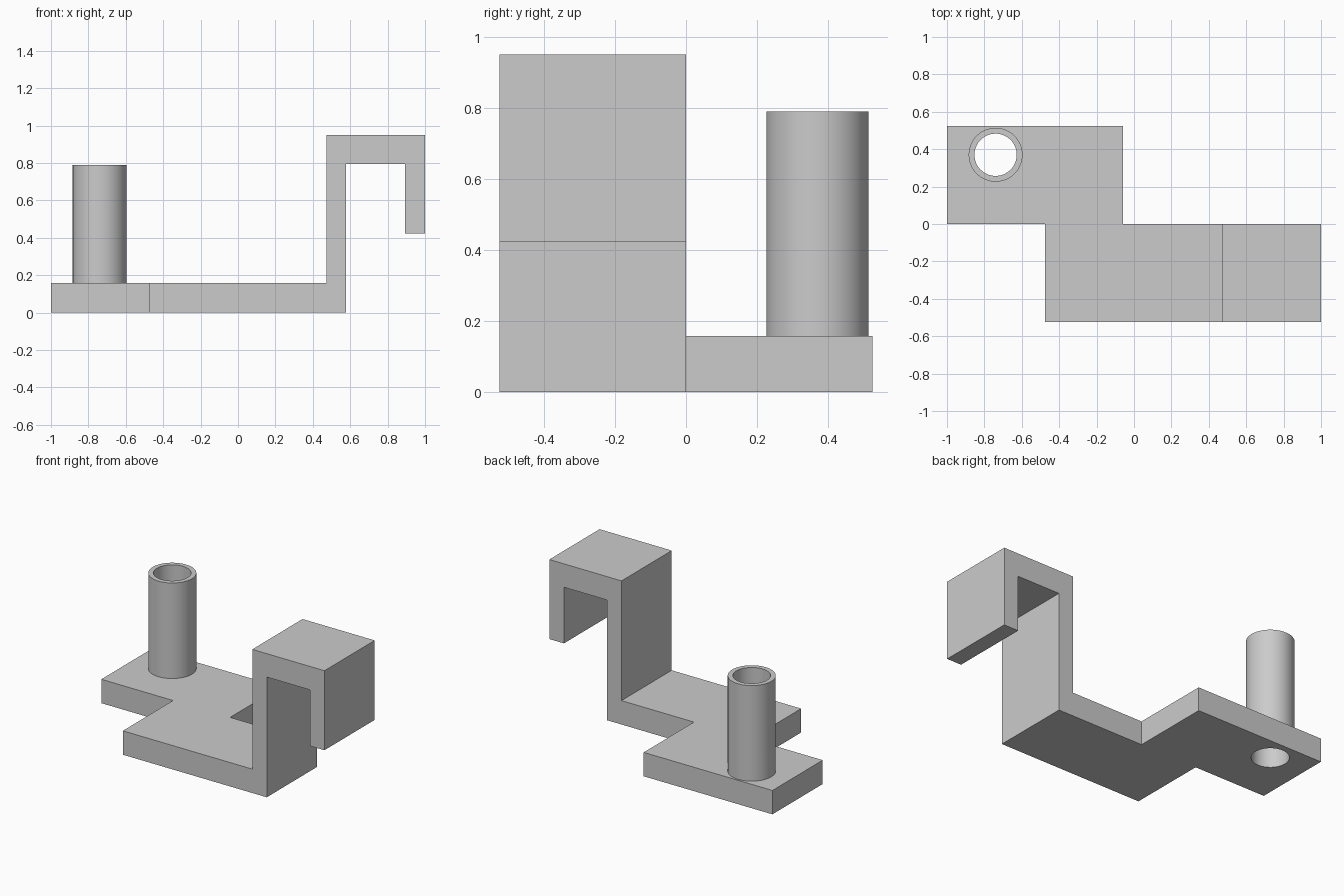
import bpy
import bmesh
from mathutils import Vector

cube = bpy.data.objects.get("Cube")
if cube:
    bpy.data.objects.remove(cube, do_unlink=True)

GREY = (0.6, 0.6, 0.6, 1)
grey = bpy.data.materials.new("plain grey")
grey.use_nodes = True
grey.diffuse_color = GREY
grey.node_tree.nodes["Principled BSDF"].inputs["Base Color"].default_value = GREY

THICK = 0.158          # base thickness
HALF = 0.525           # half of the depth
POST = (-0.74, 0.37)   # tube centre


def make_object(name, bm):
    bmesh.ops.recalc_face_normals(bm, faces=bm.faces)
    mesh = bpy.data.meshes.new(name)
    bm.to_mesh(mesh)
    bm.free()
    mesh.materials.append(grey)
    obj = bpy.data.objects.new(name, mesh)
    bpy.context.collection.objects.link(obj)
    return obj


def prism(name, points, offset):
    """Extrude a closed outline along an offset."""
    bm = bmesh.new()
    face = bm.faces.new([bm.verts.new(p) for p in points])
    result = bmesh.ops.extrude_face_region(bm, geom=[face])
    verts = [v for v in result["geom"] if isinstance(v, bmesh.types.BMVert)]
    bmesh.ops.translate(bm, verts=verts, vec=Vector(offset))
    return make_object(name, bm)


def cylinder(name, radius, bottom, top):
    bm = bmesh.new()
    bmesh.ops.create_cone(bm, cap_ends=True, segments=64, radius1=radius,
                          radius2=radius, depth=top - bottom)
    bmesh.ops.translate(bm, verts=bm.verts, vec=(*POST, (bottom + top) / 2))
    return make_object(name, bm)


def combine(target, other, operation):
    """Apply a boolean and remove the helper."""
    other.hide_render = True
    mod = target.modifiers.new(operation.lower(), "BOOLEAN")
    mod.operation = operation
    mod.solver = "EXACT"
    mod.object = other
    bpy.context.view_layer.objects.active = target
    bpy.ops.object.modifier_apply(modifier=mod.name)
    bpy.data.objects.remove(other, do_unlink=True)


# Front strip rising into a downturned hook
hook_outline = [(-0.475, 0), (0.578, 0), (0.578, 0.795), (0.893, 0.795),
                (0.893, 0.424), (1, 0.424), (1, 0.95), (0.472, 0.95),
                (0.472, THICK), (-0.475, THICK)]
bracket = prism("hook_bracket", [(x, -HALF, z) for x, z in hook_outline],
                (0, HALF, 0))

# Rear plate joined edge to edge with the strip
plate_outline = [(-1, 0), (-0.058, 0), (-0.058, HALF), (-1, HALF)]
plate = prism("rear_plate", [(x, y, 0) for x, y in plate_outline],
              (0, 0, THICK))
combine(bracket, plate, "UNION")

# Upright tube, bored right through the plate
combine(bracket, cylinder("tube", 0.144, THICK / 2, 0.79), "UNION")
combine(bracket, cylinder("bore", 0.113, -0.1, 1), "DIFFERENCE")

# Smooth the round walls and keep the edges crisp
bpy.ops.object.select_all(action="DESELECT")
bracket.select_set(True)
bpy.context.view_layer.objects.active = bracket
bpy.ops.object.shade_smooth_by_angle()
